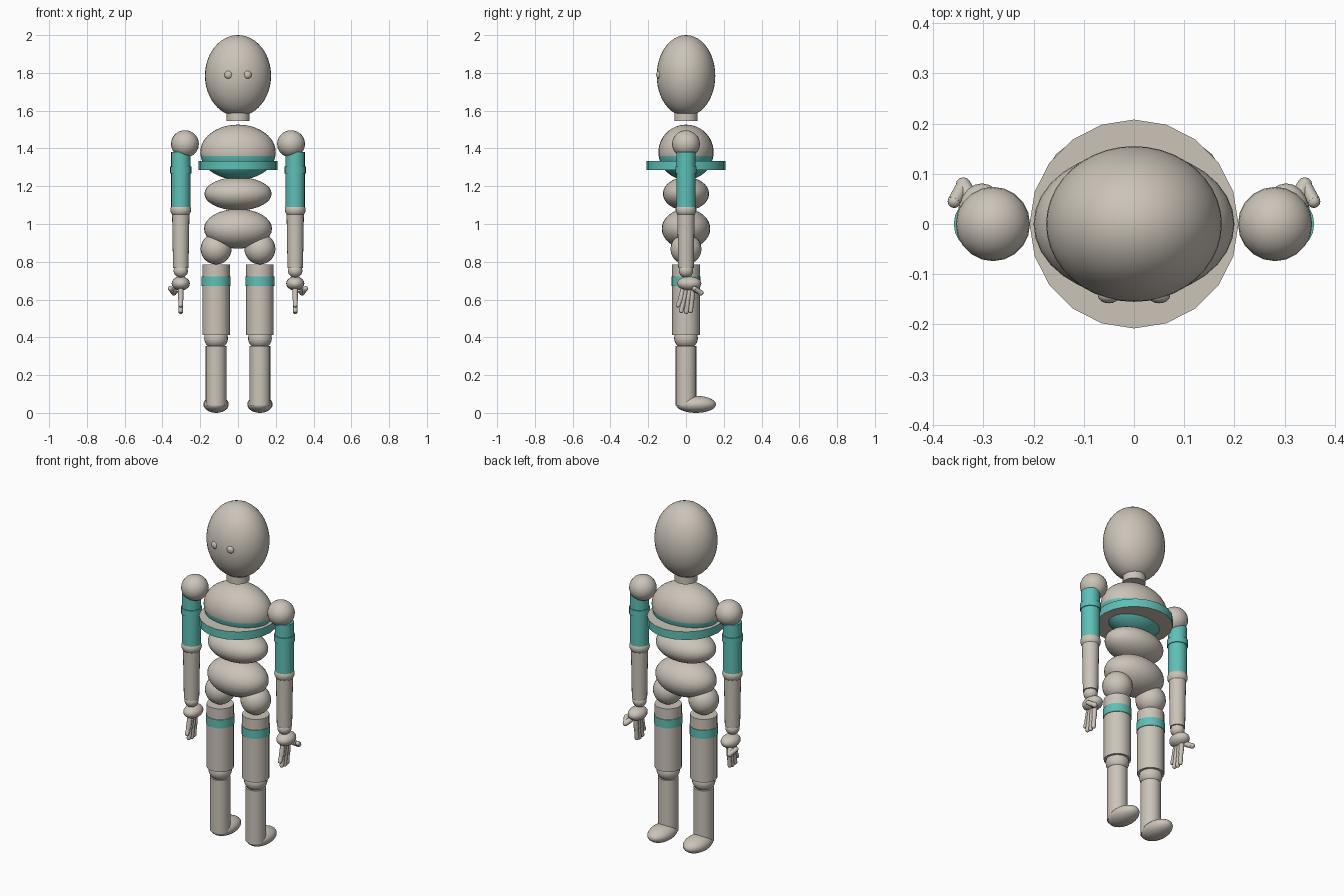
import bpy
import math
from mathutils import Vector

if "Cube" in bpy.data.objects:
    bpy.data.objects.remove(bpy.data.objects["Cube"])


def material(name, rgb):
    m = bpy.data.materials.new(name)
    m.diffuse_color = (*rgb, 1)
    m.use_nodes = True
    m.node_tree.nodes["Principled BSDF"].inputs["Base Color"].default_value = m.diffuse_color
    return m


BEIGE = material("warm beige", (0.60, 0.55, 0.48))
TEAL = material("teal", (0.11, 0.53, 0.47))


def finish(ob, name, mats):
    ob.name = name
    for m in mats:
        ob.data.materials.append(m)
    bpy.ops.object.shade_smooth_by_angle(angle=math.radians(40))
    return ob


def ball(name, loc, radii, mat=BEIGE, segments=20, rings=14):
    bpy.ops.mesh.primitive_uv_sphere_add(segments=segments, ring_count=rings, radius=1, location=loc)
    ob = bpy.context.object
    ob.scale = radii
    bpy.ops.object.transform_apply(location=False, rotation=False, scale=True)
    return finish(ob, name, [mat])


def rod(name, a, b, r1, r2=None, side=BEIGE, cap=BEIGE, sides=20):
    """Tapered cylinder from a to b, with separate colours for wall and caps."""
    a, b = Vector(a), Vector(b)
    d = b - a
    bpy.ops.mesh.primitive_cone_add(vertices=sides, radius1=r1, radius2=r2 or r1,
                                    depth=d.length, location=(a + b) / 2)
    ob = bpy.context.object
    ob.rotation_euler = d.to_track_quat('Z', 'Y').to_euler()
    finish(ob, name, [side] if side == cap else [side, cap])
    if side != cap:
        for p in ob.data.polygons:
            p.material_index = 1 if abs(p.normal.z) > 0.9 else 0
    return ob


def finger(name, points, radius):
    """Two jointed segments with rounded ends."""
    for i, (p, q) in enumerate(zip(points, points[1:])):
        r = radius * (1 - 0.12 * i)
        rod(f"{name}_segment_{i + 1}", p, q, r, sides=12)
        ball(f"{name}_joint_{i + 1}", q, (r, r, r), segments=12, rings=8)


# Head and neck
ball("head", (0, 0, 1.785), (0.175, 0.155, 0.215), segments=40, rings=24)
rod("neck", (0, 0, 1.545), (0, 0, 1.62), 0.062)

# Torso: the chest is teal below its middle
chest = ball("chest", (0, 0, 1.38), (0.20, 0.146, 0.146), segments=32, rings=24)
chest.data.materials.append(TEAL)
for p in chest.data.polygons:
    p.material_index = 1 if p.center.z < -0.01 else 0
ring = rod("chest_disc", (0, 0, 1.285), (0, 0, 1.333), 0.208, side=TEAL)
ball("waist", (0, 0, 1.16), (0.178, 0.122, 0.088), segments=32, rings=16)
ball("pelvis", (0, 0, 0.975), (0.18, 0.128, 0.105), segments=32, rings=16)

for s, side in ((-1, "right"), (1, "left")):
    ball(f"{side}_eye", (s * 0.05, -0.142, 1.79), (0.022, 0.016, 0.022), segments=16, rings=10)

    # Leg
    x = s * 0.116
    ball(f"{side}_hip", (x, 0, 0.868), (0.082, 0.082, 0.082))
    rod(f"{side}_thigh", (x, 0, 0.413), (x, 0, 0.785), 0.073)
    rod(f"{side}_thigh_band", (x, 0, 0.672), (x, 0, 0.722), 0.077, side=TEAL)
    ball(f"{side}_knee", (x, 0, 0.395), (0.063, 0.063, 0.058))
    rod(f"{side}_shin", (x, 0, 0.04), (x, 0, 0.355), 0.055)
    ball(f"{side}_foot", (x, 0.053, 0.045), (0.067, 0.106, 0.045))

    # Arm
    x = s * 0.303
    ball(f"{side}_shoulder", (s * 0.281, 0, 1.424), (0.074, 0.074, 0.072))
    rod(f"{side}_upper_arm", (x, 0, 1.09), (x, 0, 1.38), 0.051, side=TEAL, cap=TEAL)
    rod(f"{side}_arm_band", (x, 0, 1.268), (x, 0, 1.305), 0.056, side=TEAL, cap=TEAL)
    ball(f"{side}_elbow", (x, 0, 1.075), (0.055, 0.055, 0.045))
    rod(f"{side}_forearm", (x, 0, 0.768), (x, 0, 1.065), 0.041, 0.046)
    ball(f"{side}_wrist", (x, 0, 0.752), (0.038, 0.038, 0.036))
    ball(f"{side}_palm", (x, 0.017, 0.685), (0.048, 0.064, 0.037))

    # Four fanned fingers and a thumb
    for i, (y0, y1, z1) in enumerate(((-0.015, -0.042, 0.57), (0.002, -0.025, 0.54),
                                      (0.019, 0.002, 0.535), (0.036, 0.025, 0.54))):
        finger(f"{side}_finger_{i + 1}",
               [(x, y0, 0.66), (x, (y0 + y1) / 2, 0.60), (x, y1, z1)], 0.0135)
    finger(f"{side}_thumb", [(s * 0.322, 0.045, 0.655), (s * 0.34, 0.078, 0.636),
                             (s * 0.358, 0.045, 0.658)], 0.015)
